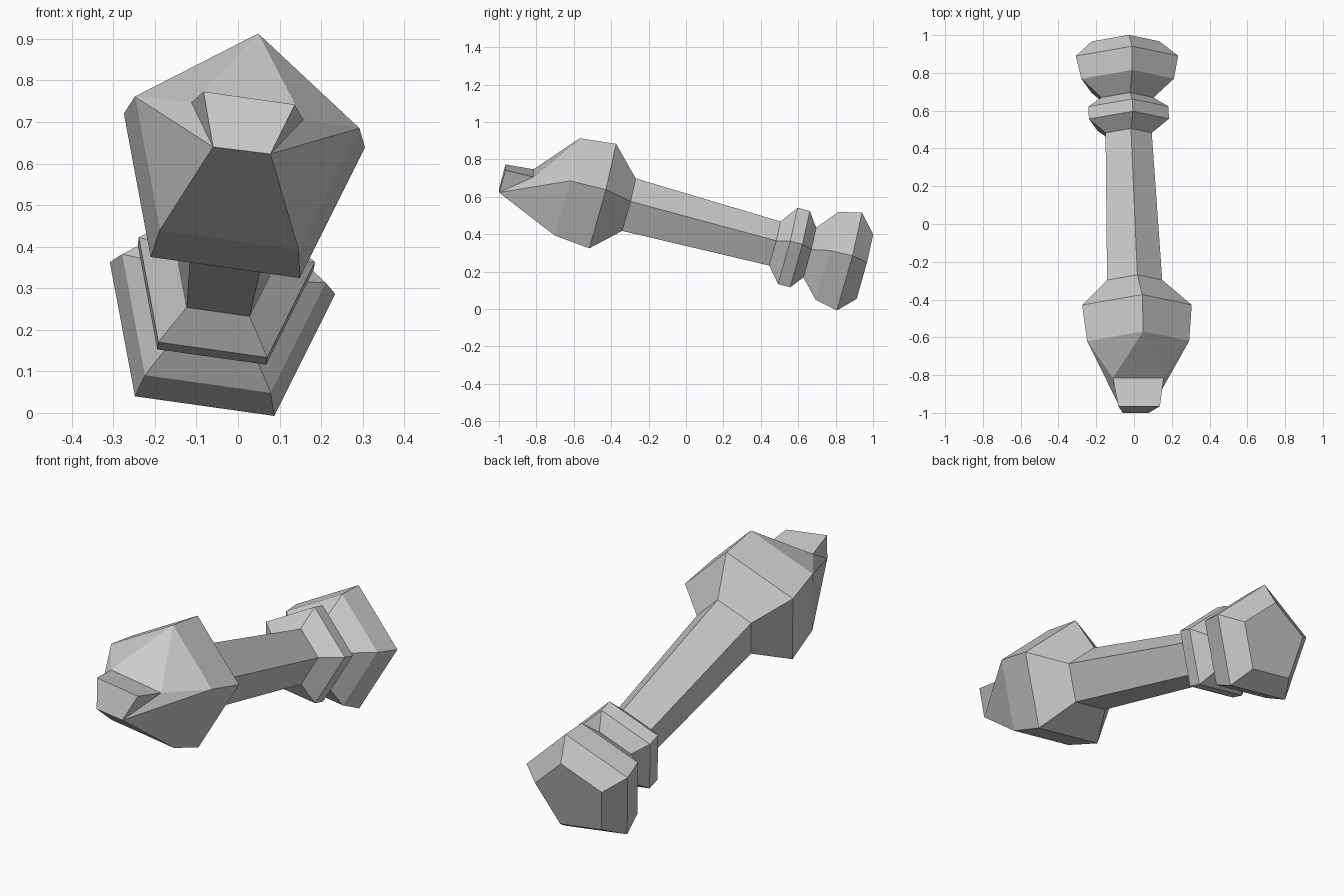
import bpy, bmesh, math
from mathutils import Vector

if "Cube" in bpy.data.objects:
    bpy.data.objects.remove(bpy.data.objects["Cube"])

# One plain grey colour
grey = bpy.data.materials.new("plain_grey")
grey.diffuse_color = (0.6, 0.6, 0.6, 1)
grey.use_nodes = True
grey.node_tree.nodes["Principled BSDF"].inputs["Base Color"].default_value = grey.diffuse_color

# Tilted axis running from the head (front) to the pommel (back)
ORIGIN = Vector((0.0026, -0.452, 0.588))
AXIS = Vector((-0.0516, 1.316, -0.348))
A = AXIS.normalized()
U = A.cross(Vector((0, 0, 1))).normalized()
V = U.cross(A)
ROLL = math.radians(8.3)


def ring(bm, y, r):
    """Pentagon across the axis: apex, right, bottom right, bottom left, left."""
    c = ORIGIN + AXIS * ((y - ORIGIN.y) / AXIS.y)
    angles = [ROLL + i * math.tau / 5 for i in range(5)]
    return [bm.verts.new(c + r * (math.sin(a) * U + math.cos(a) * V)) for a in angles]


def loft(bm, profile):
    rings = [ring(bm, y, r) for y, r in profile]
    for a, b in zip(rings, rings[1:]):
        for i in range(5):
            j = (i + 1) % 5
            bm.faces.new((a[i], a[j], b[j], b[i]))
    return rings


def finish(bm, name):
    bmesh.ops.recalc_face_normals(bm, faces=bm.faces)
    mesh = bpy.data.meshes.new(name)
    bm.to_mesh(mesh)
    bm.free()
    mesh.materials.append(grey)
    bpy.context.collection.objects.link(bpy.data.objects.new(name, mesh))


# Joint rings shared by neighbouring parts: (y of centre, radius)
neck, shaft_end, waist = (-0.309, 0.155), (0.472, 0.130), (0.658, 0.147)

# Shaft
bm = bmesh.new()
loft(bm, [neck, shaft_end])
finish(bm, "shaft")

# Collar
bm = bmesh.new()
loft(bm, [shaft_end, (0.539, 0.225), (0.604, 0.225), waist])
finish(bm, "collar")

# Pommel with its end cap
bm = bmesh.new()
rings = loft(bm, [waist, (0.748, 0.260), (0.867, 0.288), (0.952, 0.190)])
bm.faces.new(rings[-1])
finish(bm, "pommel")

# Head, tapering into a raised wedge beak
bm = bmesh.new()
apex, right, low_r, low_l, left = loft(bm, [neck, (-0.453, 0.308), (-0.642, 0.287)])[-1]
back_l, back_r, top_l, top_r, tip_l, tip_r = [bm.verts.new(p) for p in (
    (-0.112, -0.815, 0.747), (0.157, -0.815, 0.706),
    (-0.083, -0.965, 0.773), (0.137, -0.965, 0.742),
    (-0.060, -1.0, 0.640), (0.078, -1.0, 0.623))]
for face in ((apex, back_l, back_r), (low_l, low_r, tip_r, tip_l),
             (back_l, back_r, top_r, top_l), (top_l, top_r, tip_r, tip_l),
             (apex, left, back_l), (left, tip_l, back_l), (left, low_l, tip_l), (back_l, tip_l, top_l),
             (apex, right, back_r), (right, tip_r, back_r), (right, low_r, tip_r), (back_r, tip_r, top_r)):
    bm.faces.new(face)
finish(bm, "head")
